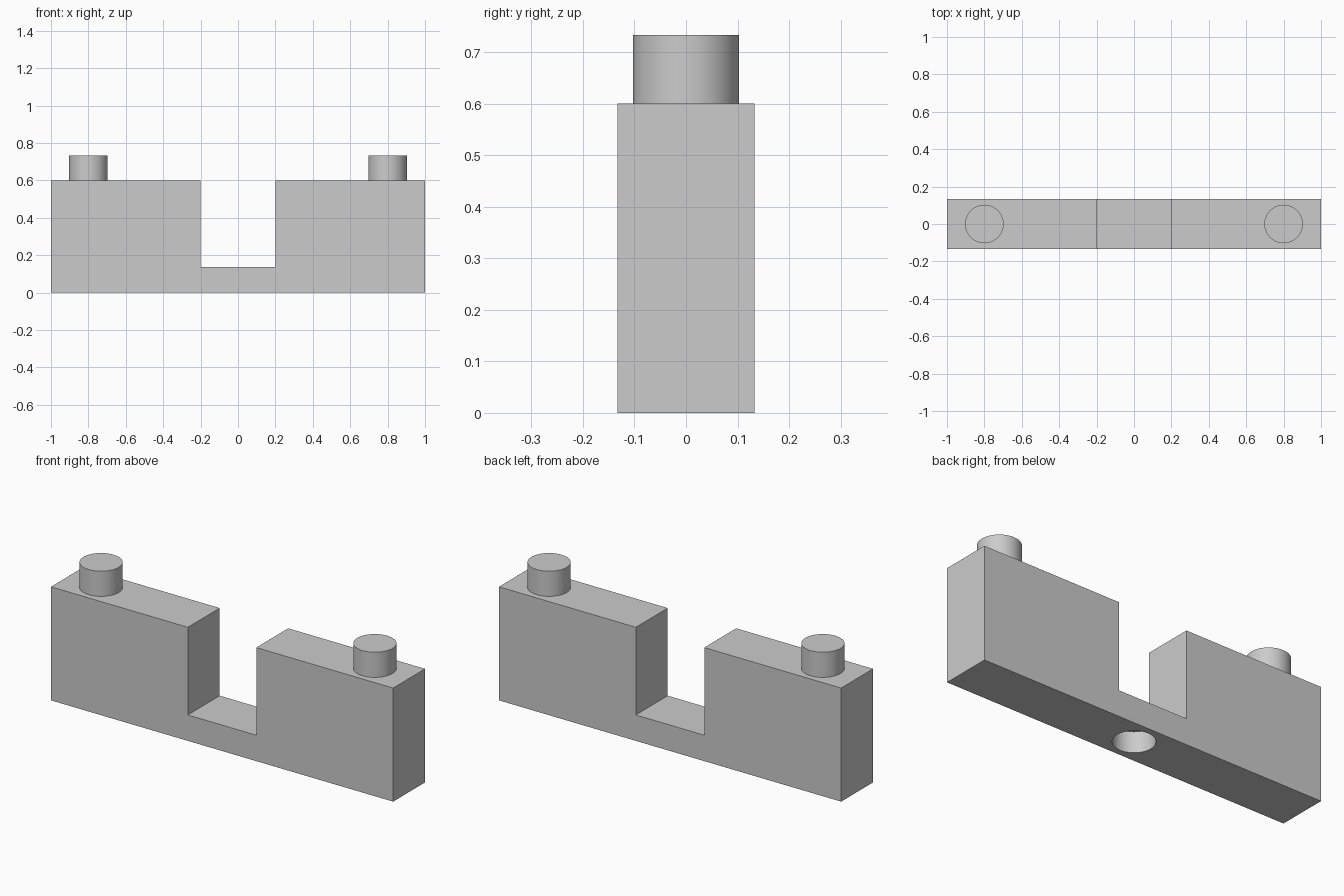
import bpy
import bmesh
import math

cube = bpy.data.objects.get("Cube")
if cube:
    bpy.data.objects.remove(cube, do_unlink=True)

LENGTH, DEPTH, HEIGHT = 2.0, 0.266, 0.6
GAP, BRIDGE_TOP = 0.4, 0.137
PEG_RADIUS, PEG_TOP, PEG_X = 0.103, 0.733, 0.8
SOCKET_RADIUS, SOCKET_DEPTH = 0.1, 0.11

grey = bpy.data.materials.new("light_grey")
grey.use_nodes = True
colour = (0.6, 0.6, 0.6, 1)
grey.diffuse_color = colour
grey.node_tree.nodes["Principled BSDF"].inputs["Base Color"].default_value = colour


def cylinder(name, x, radius, bottom, top):
    bpy.ops.mesh.primitive_cylinder_add(
        vertices=64, radius=radius, depth=top - bottom,
        location=(x, 0, (bottom + top) / 2))
    obj = bpy.context.object
    obj.name = name
    obj.data.materials.append(grey)
    return obj


def smooth(obj):
    bpy.ops.object.select_all(action='DESELECT')
    obj.select_set(True)
    bpy.context.view_layer.objects.active = obj
    bpy.ops.object.shade_smooth_by_angle(angle=math.radians(30))


# Notched body: half outline mirrored in x, then extruded through y
half = [(LENGTH / 2, 0), (LENGTH / 2, HEIGHT), (GAP / 2, HEIGHT), (GAP / 2, BRIDGE_TOP)]
outline = half + [(-x, z) for x, z in reversed(half)]
bm = bmesh.new()
face = bm.faces.new([bm.verts.new((x, -DEPTH / 2, z)) for x, z in outline])
ext = bmesh.ops.extrude_face_region(bm, geom=[face])
new_verts = [g for g in ext["geom"] if isinstance(g, bmesh.types.BMVert)]
bmesh.ops.translate(bm, verts=new_verts, vec=(0, DEPTH, 0))
bmesh.ops.recalc_face_normals(bm, faces=bm.faces)
mesh = bpy.data.meshes.new("notched_body")
bm.to_mesh(mesh)
bm.free()
mesh.materials.append(grey)
body = bpy.data.objects.new("notched_body", mesh)
bpy.context.collection.objects.link(body)

# Blind round socket in the underside
cutter = cylinder("socket_cutter", 0, SOCKET_RADIUS, -0.1, SOCKET_DEPTH)
cutter.hide_render = True
cut = body.modifiers.new("socket", 'BOOLEAN')
cut.operation = 'DIFFERENCE'
cut.solver = 'EXACT'
cut.object = cutter
bpy.context.view_layer.objects.active = body
bpy.ops.object.modifier_apply(modifier=cut.name)
bpy.data.objects.remove(cutter, do_unlink=True)
smooth(body)

# Pegs on both towers
for name, side in (("left_peg", 1), ("right_peg", -1)):
    smooth(cylinder(name, side * PEG_X, PEG_RADIUS, HEIGHT, PEG_TOP))
